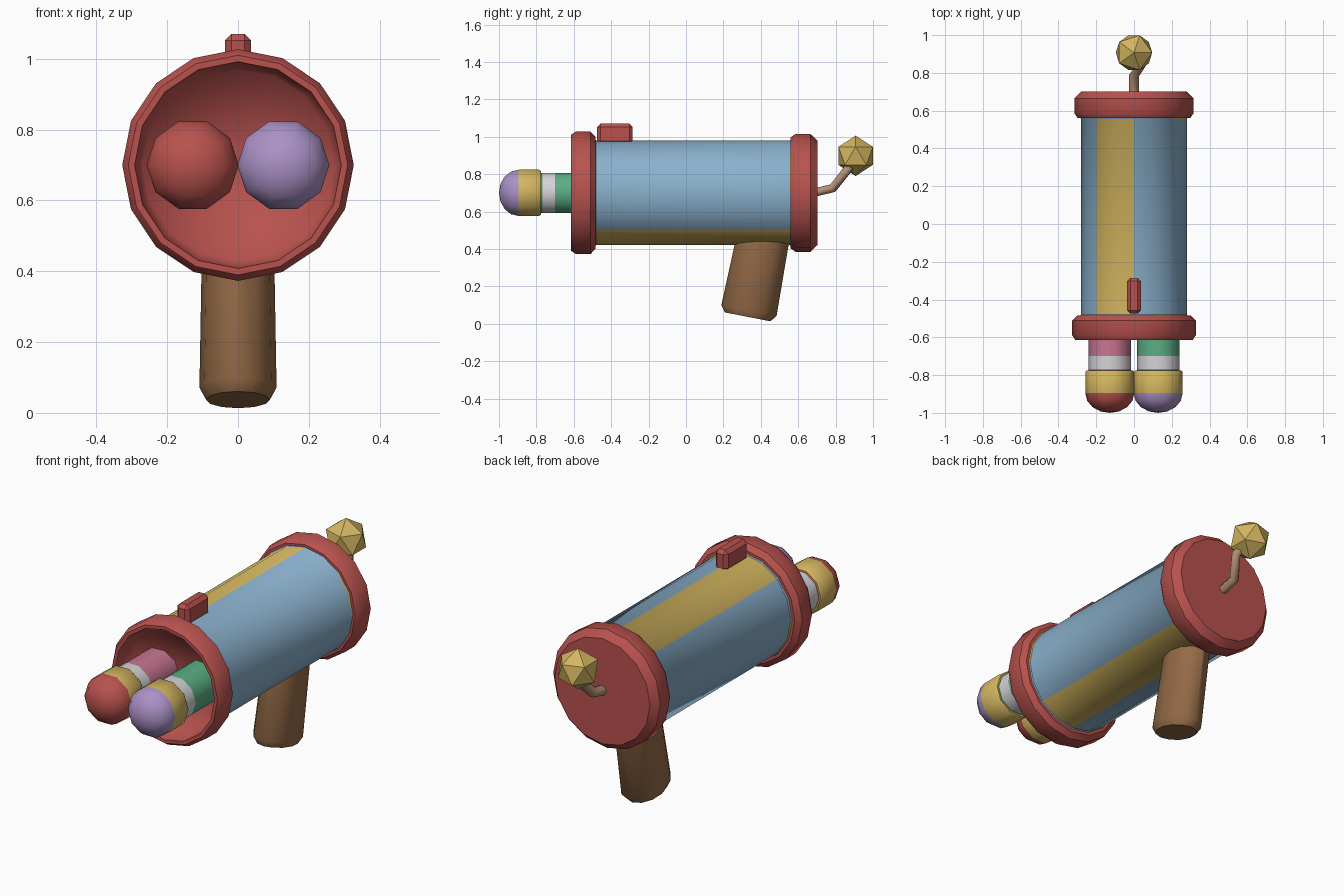
import bpy
import bmesh
from math import sin, cos, pi, radians
from mathutils import Matrix

if "Cube" in bpy.data.objects:
    bpy.data.objects.remove(bpy.data.objects["Cube"], do_unlink=True)


def make_material(name, rgb):
    linear = [((c / 255 + 0.055) / 1.055) ** 2.4 for c in rgb] + [1]
    mat = bpy.data.materials.new(name)
    mat.use_nodes = True
    mat.diffuse_color = linear
    for node in mat.node_tree.nodes:
        if node.type == 'BSDF_PRINCIPLED':
            node.inputs["Base Color"].default_value = linear
    return mat


blue = make_material("sky blue", (138, 176, 204))
gold = make_material("gold", (212, 182, 96))
red = make_material("brick red", (184, 82, 78))
brown = make_material("wood brown", (150, 108, 72))
tan = make_material("tan", (182, 146, 118))
purple = make_material("lavender", (170, 145, 198))
green = make_material("mint green", (90, 174, 132))
pink = make_material("rose pink", (200, 118, 146))
white = make_material("pale grey", (212, 212, 215))

AXIS = 0.70  # height of the barrel axis


def finish(obj, mats, angle=40):
    for mat in mats:
        obj.data.materials.append(mat)
    bpy.ops.object.select_all(action='DESELECT')
    obj.select_set(True)
    bpy.context.view_layer.objects.active = obj
    if angle:
        bpy.ops.object.shade_smooth_by_angle(angle=radians(angle))


def lathe(name, profile, sides, mats, pick=None, place=None, angle=40):
    """Spin (radius, y) points round the y axis; pick(band, side) gives a material."""
    bm = bmesh.new()
    rings = []
    for r, y in profile:
        if r == 0:
            rings.append([bm.verts.new((0, y, 0))] * sides)
        else:
            rings.append([bm.verts.new((r * cos(2 * pi * s / sides), y,
                                        r * sin(2 * pi * s / sides)))
                          for s in range(sides)])
    for band, (a, b) in enumerate(zip(rings, rings[1:])):
        for s in range(sides):
            t = (s + 1) % sides
            corners = list(dict.fromkeys((a[s], b[s], b[t], a[t])))
            face = bm.faces.new(corners)
            face.material_index = pick(band, s) if pick else 0
    bm.transform(place or Matrix.Translation((0, 0, AXIS)))
    mesh = bpy.data.meshes.new(name)
    bm.to_mesh(mesh)
    bm.free()
    obj = bpy.data.objects.new(name, mesh)
    bpy.context.collection.objects.link(obj)
    finish(obj, mats, angle)
    return obj


# Barrel with flared ends; gold panels repeat on opposite sides
def barrel_colour(band, side):
    half = side % 8
    if band == 0:
        return int(half < 3)          # front flare
    if band == 2:
        return int(half < 2)          # rear flare
    return int(half in (4, 5))        # long stripes


lathe("barrel", [(0.305, -0.505), (0.28, -0.48), (0.28, 0.555), (0.30, 0.58)],
      16, [blue, gold], barrel_colour)

# Muzzle ring, dished bore and rear cap
lathe("muzzle_ring", [(0.292, -0.615), (0.31, -0.615), (0.327, -0.59),
                      (0.327, -0.51), (0.30, -0.485), (0.28, -0.485)], 16, [red])
lathe("muzzle_bore", [(0, -0.47), (0.27, -0.50), (0.292, -0.615)], 16, [red], angle=180)
lathe("rear_cap", [(0.28, 0.56), (0.297, 0.56), (0.315, 0.585), (0.315, 0.665),
                   (0.28, 0.702), (0, 0.702)], 16, [red])

# Twin sticks: rounded tip, gold collar, banded shaft
tip = [(0, -1.0)] + [(0.13 * cos(a), -0.895 - 0.105 * sin(a))
                     for a in (3 * pi / 8, pi / 4, pi / 8, 0)]
shaft = [(0.13, -0.785), (0.122, -0.775), (0.113, -0.775),
         (0.113, -0.768), (0.113, -0.70), (0.113, -0.46)]
bands = [0] * 4 + [1] * 3 + [2, 3, 2]
for name, x, tip_mat, shaft_mat in (("left_stick", 0.128, purple, green),
                                    ("right_stick", -0.128, red, pink)):
    lathe(name, tip + shaft, 10, [tip_mat, gold, shaft_mat, white],
          lambda band, side: bands[band], Matrix.Translation((x, 0, AXIS)))

# Leaning oval handle
lean = (Matrix.Translation((0, 0.33, 0.037)) @ Matrix.Rotation(radians(79), 4, 'X')
        @ Matrix.Diagonal((1, 1, 1.38, 1)))
lathe("handle", [(0, 0), (0.09, 0), (0.109, 0.035), (0.1, 0.55), (0, 0.55)],
      12, [brown], place=lean)

# Sight block on top
bpy.ops.mesh.primitive_cube_add(size=1, location=(0, -0.38, 1.015))
sight = bpy.context.object
sight.name = "sight"
sight.scale = (0.073, 0.19, 0.11)
bpy.ops.object.transform_apply(location=False, rotation=False, scale=True)
bevel = sight.modifiers.new("Bevel", 'BEVEL')
bevel.width = 0.018
bevel.segments = 1
finish(sight, [red], 0)

# Bent rod at the back
curve = bpy.data.curves.new("rod", 'CURVE')
curve.dimensions = '3D'
curve.bevel_depth = 0.026
curve.bevel_resolution = 1
curve.use_fill_caps = True
path = [(0, 0.68, 0.70), (0, 0.785, 0.725), (0.05, 0.86, 0.82), (0.02, 0.9, 0.88)]
spline = curve.splines.new('POLY')
spline.points.add(len(path) - 1)
for point, co in zip(spline.points, path):
    point.co = (*co, 1)
rod = bpy.data.objects.new("rod", curve)
bpy.context.collection.objects.link(rod)
finish(rod, [tan], 0)
bpy.ops.object.convert(target='MESH')

# Faceted knob
bpy.ops.mesh.primitive_ico_sphere_add(subdivisions=1, radius=0.108,
                                      location=(0, 0.907, 0.898))
knob = bpy.context.object
knob.name = "knob"
finish(knob, [gold], 0)
